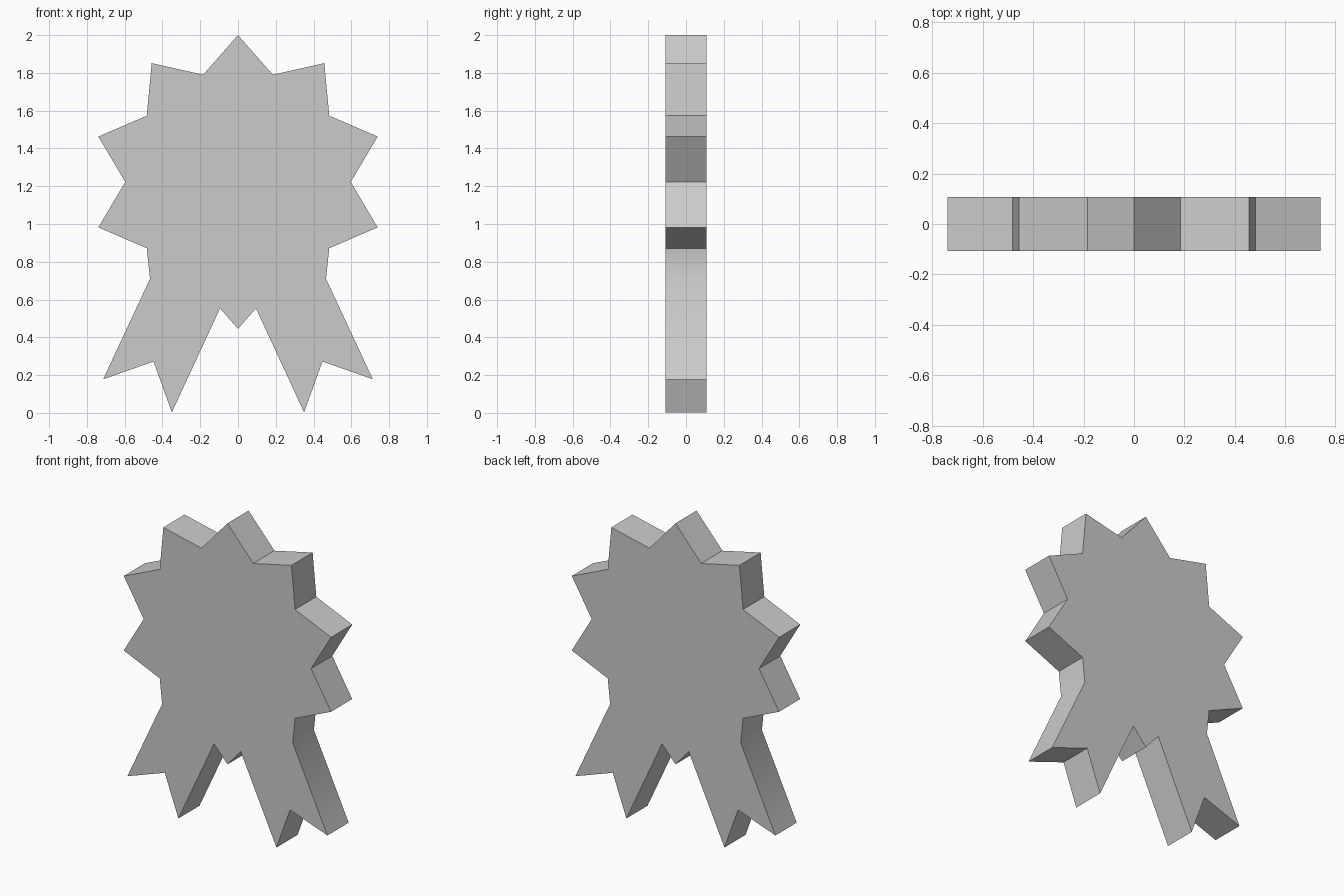
import bpy, bmesh
from math import sin, cos, pi, radians

if "Cube" in bpy.data.objects:
    bpy.data.objects.remove(bpy.data.objects["Cube"])

CENTER_Z = 1.2225
OUTER, INNER = 0.7775, 0.597
HALF_DEPTH = 0.108


def star_point(k):
    # Alternating tips and valleys, 18 degrees apart, clockwise from the top
    r = INNER if k % 2 else OUTER
    a = k * pi / 10
    return (r * sin(a), CENTER_Z + r * cos(a))


# Right half: star teeth, then one notched ribbon tail, ending at the bottom tooth
ribbon_tail = [(0.466, 0.71), (0.714, 0.178), (0.447, 0.272), (0.35, 0.003), (0.095, 0.553)]
right = [star_point(k) for k in range(8)] + ribbon_tail + [(0, CENTER_Z - OUTER)]
outline = right + [(-x, z) for x, z in reversed(right[1:-1])]

# Extrude the mirrored outline into a flat award rosette
bm = bmesh.new()
face = bm.faces.new([bm.verts.new((x, -HALF_DEPTH, z)) for x, z in outline])
ext = bmesh.ops.extrude_face_region(bm, geom=[face], use_keep_orig=True)
moved = [v for v in ext["geom"] if isinstance(v, bmesh.types.BMVert)]
bmesh.ops.translate(bm, verts=moved, vec=(0, 2 * HALF_DEPTH, 0))
bmesh.ops.recalc_face_normals(bm, faces=bm.faces)
mesh = bpy.data.meshes.new("award_rosette")
bm.to_mesh(mesh)
bm.free()
rosette = bpy.data.objects.new("award_rosette", mesh)
bpy.context.collection.objects.link(rosette)

# Soft crease only where the ribbon leaves the star
bpy.context.view_layer.objects.active = rosette
rosette.select_set(True)
bpy.ops.object.shade_smooth_by_angle(angle=radians(35))
